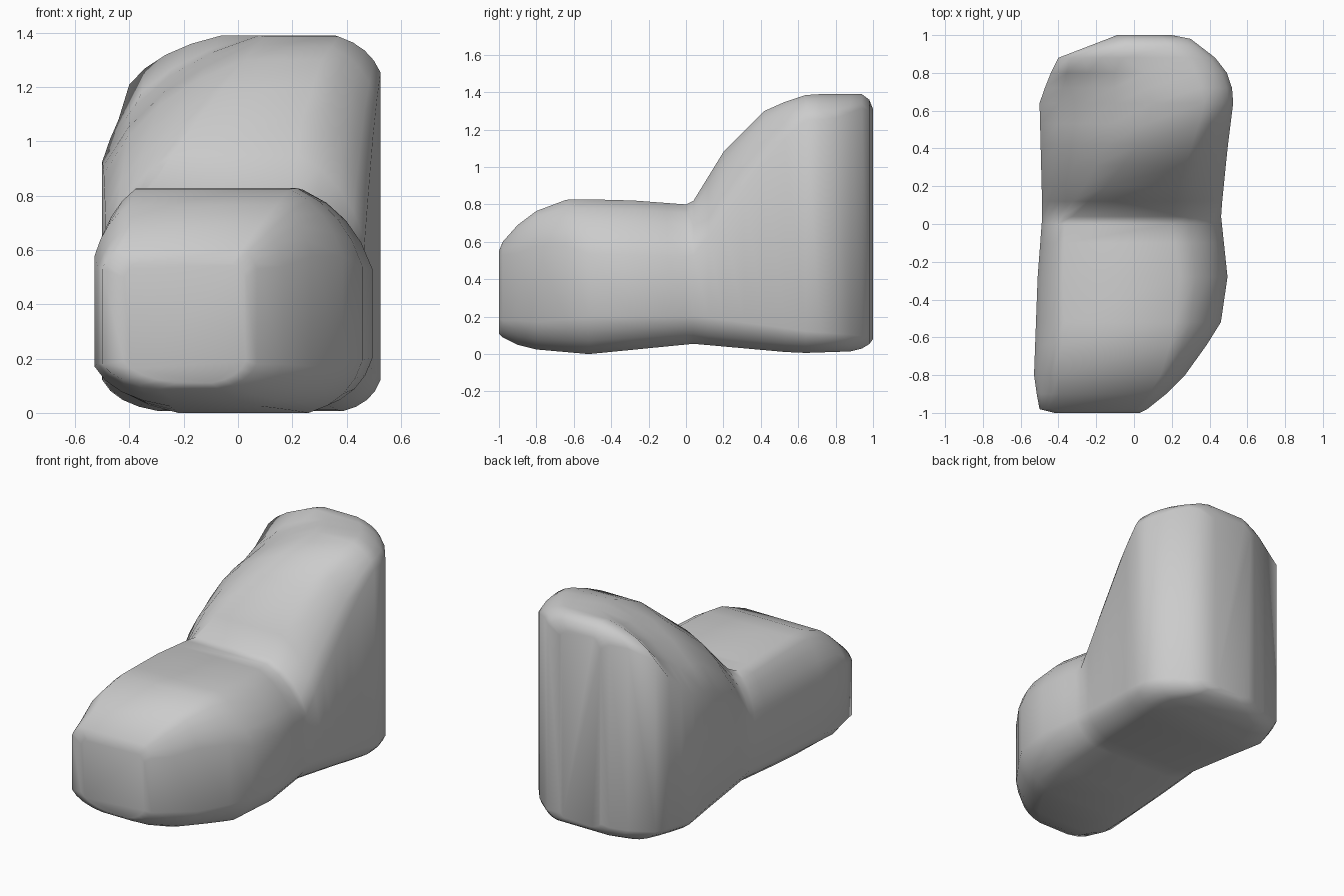
import bpy, bmesh

if "Cube" in bpy.data.objects:
    bpy.data.objects.remove(bpy.data.objects["Cube"])

# Outlines along the length: (y, value) pairs read as straight segments
LEFT = [(-1, -.42), (-.98, -.5), (-.82, -.53), (-.28, -.51), (.05, -.485), (.64, -.5),
        (.77, -.455), (.88, -.4), (.98, -.14), (1, -.09)]
RIGHT = [(-1, .03), (-.98, .07), (-.92, .15), (-.76, .31), (-.52, .46), (-.28, .495),
         (.05, .46), (.4, .495), (.64, .525), (.77, .515), (.88, .43), (.98, .3), (1, .2)]
TOP = [(-1, .55), (-.98, .6), (-.9, .69), (-.78, .78), (-.64, .825), (-.4, .83), (0, .8),
       (.04, .82), (.2, 1.08), (.42, 1.3), (.6, 1.38), (.68, 1.39), (.95, 1.39),
       (.98, 1.36), (1, 1.31)]
BOTTOM = [(-1, .11), (-.98, .09), (-.86, .03), (-.52, .0), (.04, .055), (.6, .005),
          (.9, .015), (.97, .04), (1, .08)]
# Corner cuts along the length: (y, width, height)
TOP_LEFT = [(-1, .05, .05), (-.9, .12, .15), (-.6, .15, .27), (0, .12, .24), (.1, .22, .3),
            (.2, .34, .34), (.42, .52, .42), (.64, .6, .46), (.8, .5, .31), (.88, .34, .18),
            (.98, .1, .08), (1, .05, .06)]
TOP_RIGHT = [(-1, .05, .05), (-.9, .09, .15), (-.5, .25, .3), (0, .26, .28), (.2, .24, .34),
             (.42, .19, .28), (.62, .15, .13), (.77, .17, .14), (.9, .18, .09),
             (.98, .14, .06), (1, .08, .05)]
LOW = [(-1, .13, .08), (-.9, .18, .13), (-.5, .2, .2), (0, .16, .15), (.5, .15, .13),
       (.88, .12, .09), (1, .06, .04)]
STATIONS = [-1, -.98, -.9, -.8, -.64, -.52, -.28, -.1, 0, .04, .12, .2, .31, .42, .53,
            .64, .72, .8, .88, .94, .98, 1]


def at(table, y):
    """Interpolate a table at y."""
    for a, b in zip(table, table[1:]):
        if y <= b[0]:
            t = (y - a[0]) / (b[0] - a[0])
            v = [p + (q - p) * t for p, q in zip(a[1:], b[1:])]
            return v if len(v) > 1 else v[0]


def corner(x, z, sx, sz, cut, flip, pull=.27):
    """Softly rounded corner from the horizontal side to the vertical side."""
    a, b = (x + sx * cut[0], z), (x, z + sz * cut[1])
    k = (x + sx * cut[0] * pull, z + sz * cut[1] * pull)
    pts = []
    for i in range(5):
        t = i / 4
        pts.append([(1 - t) ** 2 * p + 2 * t * (1 - t) * c + t * t * q
                    for p, c, q in zip(a, k, b)])
    return pts[::-1] if flip else pts


# Body lofted through cross-sections from toe to heel
bm = bmesh.new()
rings = []
for y in STATIONS:
    l, r, t, b = (at(tab, y) for tab in (LEFT, RIGHT, TOP, BOTTOM))
    w, h = at(LOW, y)
    section = (corner(r, t, -1, -1, at(TOP_RIGHT, y), False)
               + corner(r, b, -1, 1, (w, h), True, .22)
               + corner(l, b, 1, 1, (w * 1.5, h), False, .22)
               + corner(l, t, 1, -1, at(TOP_LEFT, y), True, .29))
    rings.append([bm.verts.new((x, y, z)) for x, z in section])
for a, b in zip(rings, rings[1:]):
    for i in range(len(a)):
        j = (i + 1) % len(a)
        bm.faces.new((a[i], a[j], b[j], b[i]))
bm.faces.new(rings[0])
bm.faces.new(rings[-1])
bmesh.ops.recalc_face_normals(bm, faces=bm.faces)

mesh = bpy.data.meshes.new("boot_body")
bm.to_mesh(mesh)
bm.free()
boot = bpy.data.objects.new("boot_body", mesh)
bpy.context.collection.objects.link(boot)
mesh.shade_smooth()
